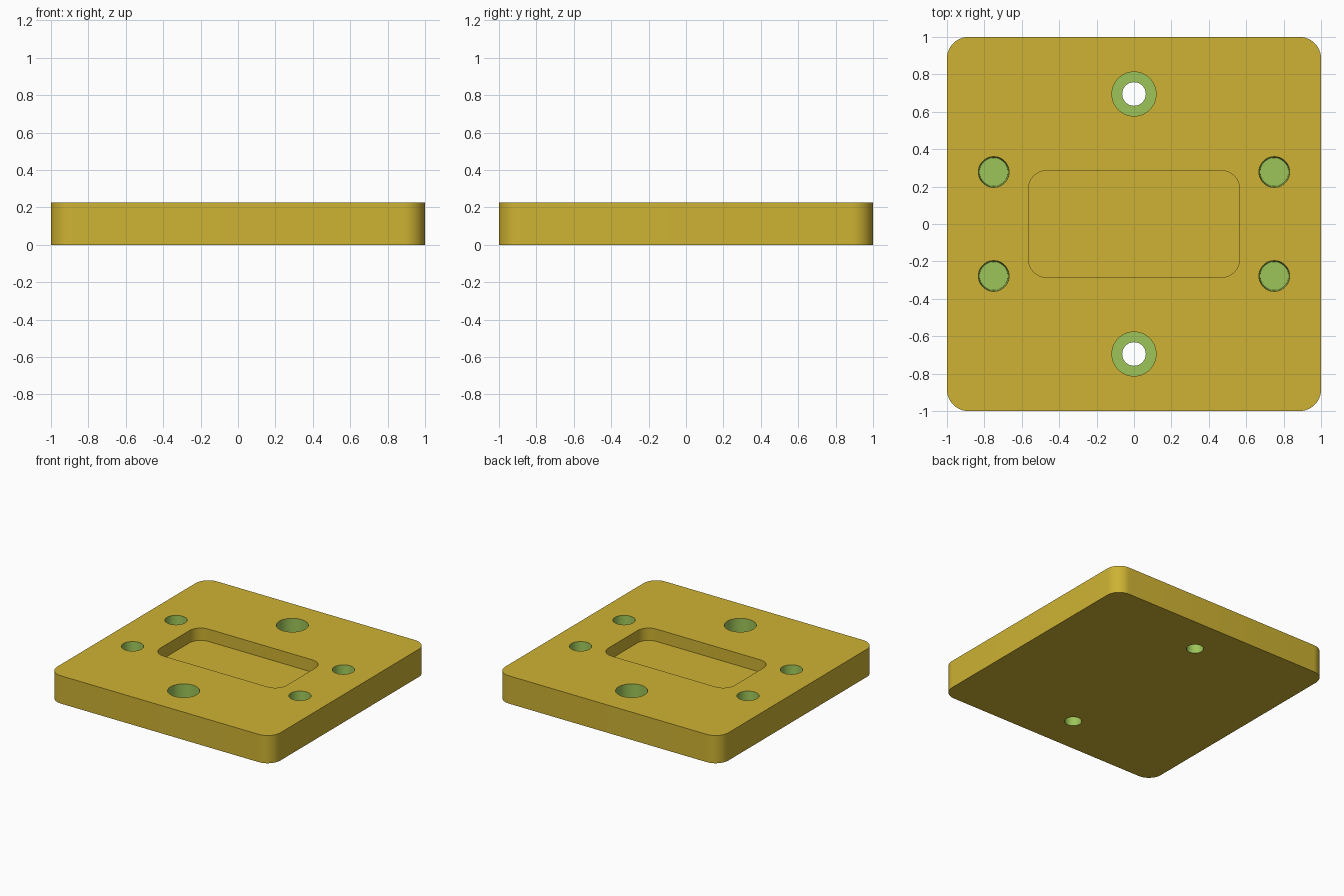
import bpy, bmesh, math

if "Cube" in bpy.data.objects:
    bpy.data.objects.remove(bpy.data.objects["Cube"])

THICK = 0.225
COUNTERBORES = [(0, 0.695), (0, -0.695)]
BLIND_HOLES = [(sx * 0.75, sy * 0.278) for sx in (-1, 1) for sy in (-1, 1)]


def material(name, rgb):
    m = bpy.data.materials.new(name)
    m.diffuse_color = (*rgb, 1)
    m.use_nodes = True
    m.node_tree.nodes["Principled BSDF"].inputs["Base Color"].default_value = m.diffuse_color
    return m


def stack(name, rings):
    """Closed solid skinned through rings of points, bottom to top."""
    bm = bmesh.new()
    loops = [[bm.verts.new(p) for p in ring] for ring in rings]
    n = len(loops[0])
    for a, b in zip(loops, loops[1:]):
        for i in range(n):
            j = (i + 1) % n
            bm.faces.new((a[i], a[j], b[j], b[i]))
    bm.faces.new(loops[0][::-1])
    bm.faces.new(loops[-1])
    bmesh.ops.recalc_face_normals(bm, faces=bm.faces)
    mesh = bpy.data.meshes.new(name)
    bm.to_mesh(mesh)
    bm.free()
    ob = bpy.data.objects.new(name, mesh)
    bpy.context.collection.objects.link(ob)
    return ob


def rounded_block(name, hx, hy, r, z0, z1, steps=12):
    outline = []
    for k, (sx, sy) in enumerate([(1, 1), (-1, 1), (-1, -1), (1, -1)]):
        for i in range(steps + 1):
            a = math.pi / 2 * (k + i / steps)
            outline.append((sx * (hx - r) + r * math.cos(a),
                            sy * (hy - r) + r * math.sin(a)))
    return stack(name, [[(x, y, z) for x, y in outline] for z in (z0, z1)])


def turned(name, cx, cy, profile, sides=48):
    angles = [2 * math.pi * i / sides for i in range(sides)]
    return stack(name, [[(cx + r * math.cos(a), cy + r * math.sin(a), z)
                         for a in angles] for r, z in profile])


# Plate with rounded corners
plate = rounded_block("plate", 1, 1, 0.115, 0, THICK)
plate.data.materials.append(material("mustard yellow", (0.62, 0.45, 0.033)))
plate.data.materials.append(material("leaf green", (0.335, 0.56, 0.098)))

# Cutters: central pocket, stepped bolt holes, blind pin holes
cutters = [rounded_block("pocket_cutter", 0.565, 0.286, 0.1, 0.125, 0.3)]
for x, y in COUNTERBORES:
    cutters.append(turned("bolt_cutter", x, y, [
        (0.063, -0.1), (0.063, 0.1), (0.118, 0.1), (0.118, 0.3)]))
for x, y in BLIND_HOLES:
    cutters.append(turned("pin_cutter", x, y, [
        (0.076, 0.075), (0.082, THICK), (0.082, 0.3)]))

bpy.context.view_layer.objects.active = plate
for c in cutters:
    mod = plate.modifiers.new("cut", 'BOOLEAN')
    mod.operation = 'DIFFERENCE'
    mod.solver = 'EXACT'
    mod.object = c
    bpy.ops.object.modifier_apply(modifier=mod.name)
    bpy.data.objects.remove(c)

# Hole walls and floors are green
for f in plate.data.polygons:
    c = f.center
    near = any(math.hypot(c.x - x, c.y - y) < 0.13
               for x, y in COUNTERBORES + BLIND_HOLES)
    f.material_index = int(near and 0.005 < c.z < THICK - 0.005)

bpy.ops.object.select_all(action='DESELECT')
plate.select_set(True)
bpy.ops.object.shade_smooth_by_angle(angle=math.radians(30))
